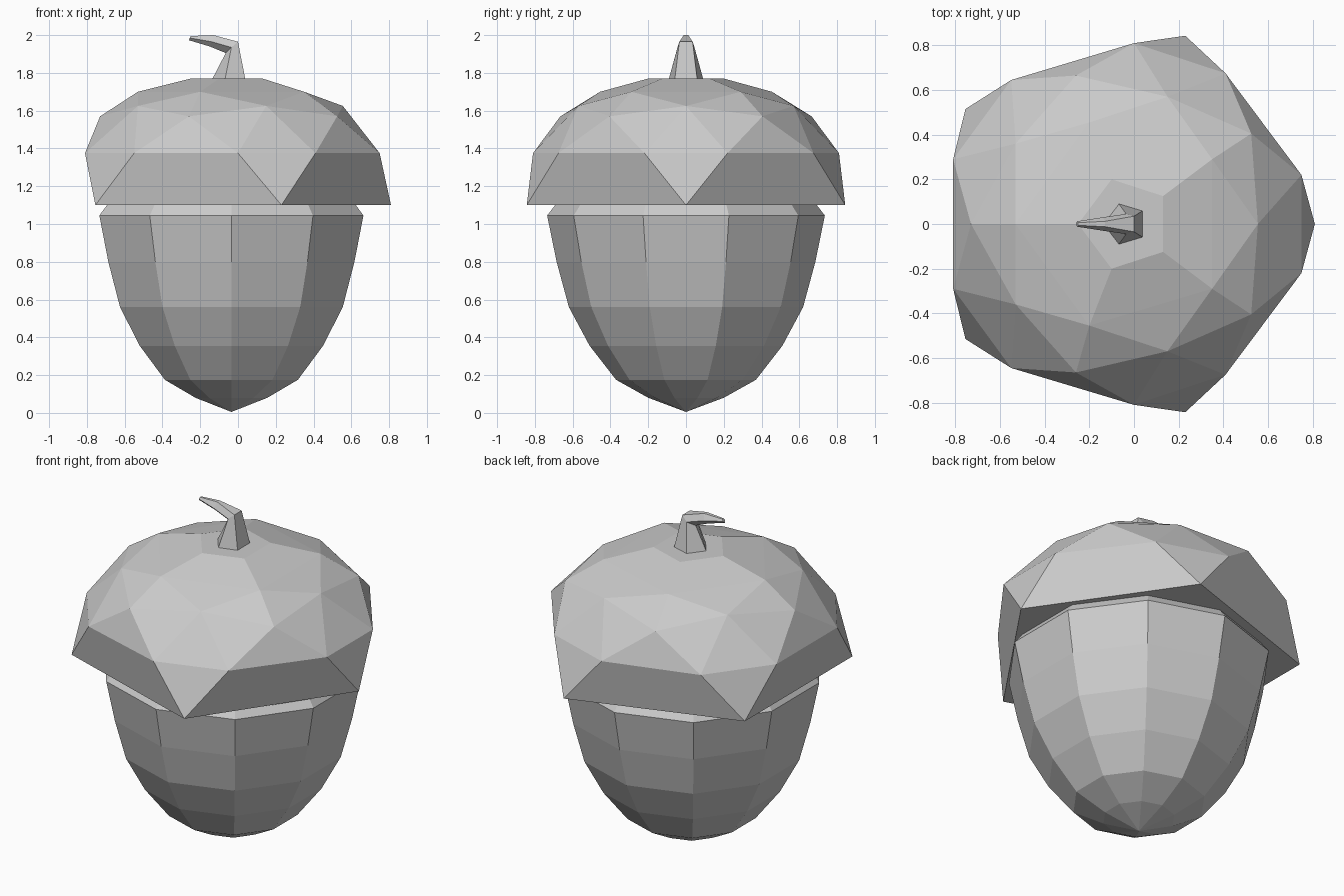
import bpy, bmesh, math

if "Cube" in bpy.data.objects:
    bpy.data.objects.remove(bpy.data.objects["Cube"])


def finish(bm, name):
    bmesh.ops.recalc_face_normals(bm, faces=bm.faces[:])
    me = bpy.data.meshes.new(name)
    bm.to_mesh(me)
    bm.free()
    ob = bpy.data.objects.new(name, me)
    bpy.context.collection.objects.link(ob)
    return ob


def loft(name, rings):
    """Skin equal-length rings and close both ends."""
    bm = bmesh.new()
    rows = [[bm.verts.new(p) for p in r] for r in rings]
    for a, b in zip(rows, rows[1:]):
        n = len(a)
        for i in range(n):
            j = (i + 1) % n
            bm.faces.new((a[i], a[j], b[j], b[i]))
    bm.faces.new(rows[0])
    bm.faces.new(rows[-1])
    bmesh.ops.remove_doubles(bm, verts=bm.verts[:], dist=0.0001)
    return finish(bm, name)


# Nut: ten-sided turned profile (radius, height)
profile = [(0.00001, 0.005), (0.2, 0.08), (0.37, 0.175), (0.51, 0.355), (0.62, 0.56),
           (0.685, 0.8), (0.735, 1.045), (0.685, 1.11), (0.6, 1.13)]
angles = [math.radians(18 + 36 * i) for i in range(10)]
loft("nut", [[(-0.035 + r * math.cos(a), r * math.sin(a), z) for a in angles]
             for r, z in profile])

# Cap: flattened half icosphere, five repeating sectors
bm = bmesh.new()


def ring(points, z):
    return [bm.verts.new((x, y, z)) for x, y in points]


def mirrored(a, b, mid):
    """Five points around: two on +y, one on the axis, two mirrored."""
    return [a, b, mid, (b[0], -b[1]), (a[0], -a[1])]


A = ring(mirrored((0.13, 0.125), (-0.1, 0.2), (-0.25, 0)), 1.77)
B = ring(mirrored((0.35, 0.29), (-0.2, 0.455), (-0.53, 0)), 1.70)
C = ring(mirrored((0.525, 0.405), (-0.26, 0.665), (-0.73, 0)), 1.57)
M = ring([(0.15, 0.57), (-0.53, 0.36), (-0.53, -0.36), (0.15, -0.57), (0.555, 0)], 1.625)
E = ring([(0.23, 0.843), (-0.755, 0.515), (-0.755, -0.515), (0.23, -0.843), (0.81, 0)], 1.1)
L = ring([(0.75, 0.22), (0, 0.81), (-0.81, 0.29), (-0.55, -0.645), (0.41, -0.675)], 1.375)
R = ring([(0.41, 0.675), (-0.55, 0.645), (-0.81, -0.29), (0, -0.81), (0.75, -0.22)], 1.375)
for k in range(5):
    n, p = (k + 1) % 5, k - 1
    for f in ((A[k], A[n], B[n], B[k]), (B[k], B[n], M[k]),
              (B[k], M[k], C[k]), (B[k], C[k], M[p]),
              (C[k], M[k], R[k]), (M[k], L[n], R[k]), (C[n], L[n], M[k]),
              (C[k], R[k], L[k]), (R[k], L[n], E[k]), (L[k], R[k], E[k], E[p])):
        bm.faces.new(f)
bm.faces.new(A)
bm.faces.new(E)
finish(bm, "cap")


# Stem: bent five-sided taper
def section(outer, side, inner):
    (x0, y0, z0), (x1, y1, z1), (x2, z2) = outer, side, inner
    return [(x0, -y0, z0), (x0, y0, z0), (x1, y1, z1), (x2, 0, z2), (x1, -y1, z1)]


loft("stem", [
    section((0.04, 0.06, 1.76), (-0.07, 0.093, 1.76), (-0.14, 1.76)),
    section((0.0, 0.035, 1.965), (-0.035, 0.045, 1.935), (-0.065, 1.905)),
    section((-0.13, 0.012, 2.0), (-0.14, 0.03, 1.965), (-0.15, 1.94)),
    section((-0.25, 0.006, 1.995), (-0.255, 0.012, 1.985), (-0.26, 1.973)),
])
